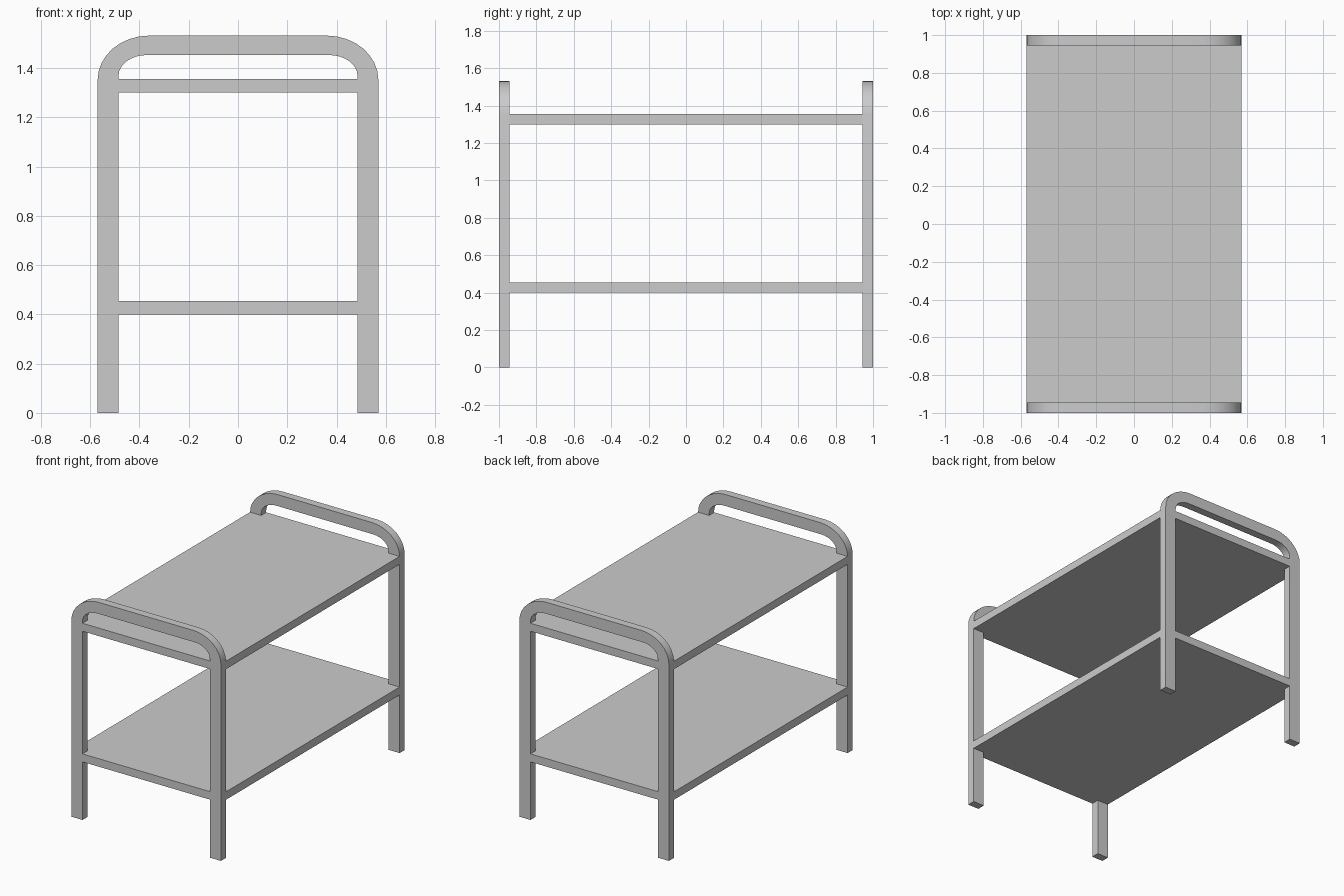
import bpy, bmesh
from math import sin, cos, pi, radians

if "Cube" in bpy.data.objects:
    bpy.data.objects.remove(bpy.data.objects["Cube"])


def extrude_profile(name, pts, direction):
    """Fill a closed outline and extrude it along a direction."""
    bm = bmesh.new()
    face = bm.faces.new([bm.verts.new(p) for p in pts])
    out = bmesh.ops.extrude_face_region(bm, geom=[face])
    verts = [g for g in out["geom"] if isinstance(g, bmesh.types.BMVert)]
    bmesh.ops.translate(bm, verts=verts, vec=direction)
    bmesh.ops.recalc_face_normals(bm, faces=bm.faces)
    mesh = bpy.data.meshes.new(name)
    bm.to_mesh(mesh)
    bm.free()
    obj = bpy.data.objects.new(name, mesh)
    bpy.context.collection.objects.link(obj)
    return obj


def corner(cx, cz, rx, rz, steps=8):
    """Quarter ellipse from the side up to the top."""
    return [(cx + rx * cos(pi / 2 * i / steps), cz + rz * sin(pi / 2 * i / steps))
            for i in range(steps + 1)]


W, INNER, Y, T = 0.57, 0.485, 1.0, 0.055

# Bent end frames: two legs joined by a rounded handle
outer = [(W, 0)] + corner(0.36, 1.352, W - 0.36, 0.18)
inner = [(INNER, 0)] + corner(0.37, 1.37, INNER - 0.37, 0.083)
half_out = outer + [(-x, z) for x, z in reversed(outer)]
half_in = inner + [(-x, z) for x, z in reversed(inner)]
outline = half_out + half_in[::-1]
for name, y in (("front_frame", -Y), ("back_frame", Y - T)):
    frame = extrude_profile(name, [(x, y, z) for x, z in outline], (0, T, 0))
    bpy.ops.object.select_all(action="DESELECT")
    frame.select_set(True)
    bpy.context.view_layer.objects.active = frame
    bpy.ops.object.shade_smooth_by_angle(angle=radians(30))

# Shelves, notched at the corners around the legs
quarter = [(W, Y - T), (INNER, Y - T), (INNER, Y)]
right = [(x, -y) for x, y in reversed(quarter)] + quarter
plan = right + [(-x, y) for x, y in reversed(right)]
for name, z in (("lower_shelf", 0.40), ("upper_shelf", 1.30)):
    extrude_profile(name, [(x, y, z) for x, y in plan], (0, 0, 0.055))
